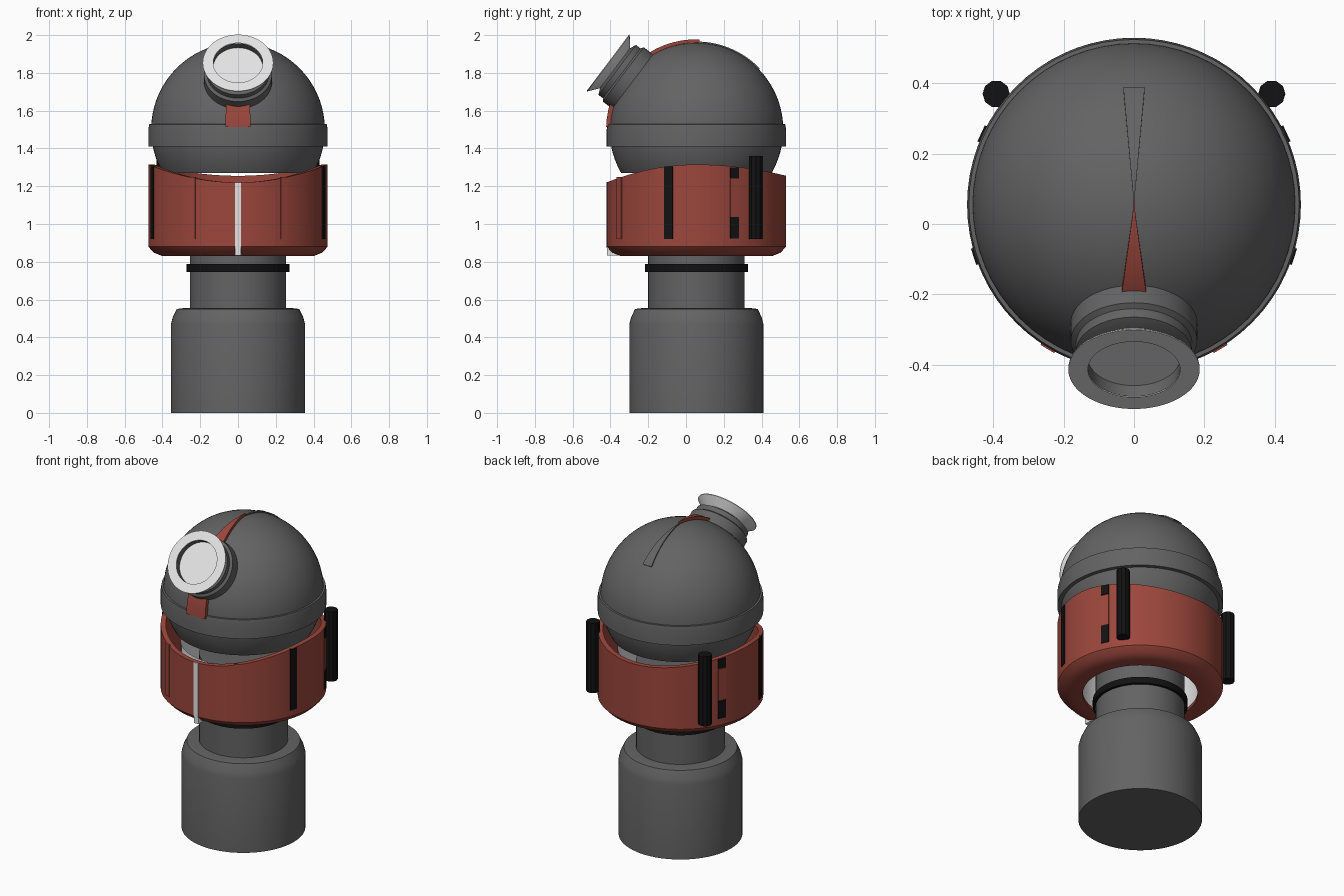
import bpy, bmesh, math
from mathutils import Matrix, Vector

if "Cube" in bpy.data.objects:
    bpy.data.objects.remove(bpy.data.objects["Cube"])

CY = 0.055                      # y of the main axis
HEAD = Vector((0, CY, 1.5))     # centre of the dome


def mat(name, rgb):
    m = bpy.data.materials.new(name)
    m.diffuse_color = (*rgb, 1)
    m.use_nodes = True
    m.node_tree.nodes["Principled BSDF"].inputs["Base Color"].default_value = m.diffuse_color
    return m


GREY = mat("dark grey", (0.125, 0.125, 0.125))
RED = mat("brick red", (0.33, 0.062, 0.045))
BLACK = mat("black", (0.006, 0.006, 0.006))
LIGHT = mat("light grey", (0.78, 0.78, 0.78))


def finish(name, bm, m, matrix=None, angle=30):
    bmesh.ops.remove_doubles(bm, verts=bm.verts, dist=1e-5)
    bmesh.ops.recalc_face_normals(bm, faces=bm.faces)
    me = bpy.data.meshes.new(name)
    bm.to_mesh(me)
    bm.free()
    ob = bpy.data.objects.new(name, me)
    bpy.context.collection.objects.link(ob)
    me.materials.append(m)
    if matrix is not None:
        ob.matrix_world = matrix
    if angle:
        bpy.ops.object.select_all(action='DESELECT')
        ob.select_set(True)
        bpy.context.view_layer.objects.active = ob
        bpy.ops.object.shade_smooth_by_angle(angle=math.radians(angle))
    return ob


def lathe(name, profile, m, matrix=None, steps=64, angle=30):
    """Spin (radius, height) points round the local z axis."""
    bm = bmesh.new()
    vs = [bm.verts.new((r, 0, z)) for r, z in profile]
    es = [bm.edges.new(p) for p in zip(vs, vs[1:])]
    bmesh.ops.spin(bm, geom=vs + es, cent=(0, 0, 0), axis=(0, 0, 1),
                   angle=2 * math.pi, steps=steps, use_duplicate=False)
    return finish(name, bm, m, matrix or Matrix.Translation((0, CY, 0)), angle)


def box(name, size, m, matrix):
    bm = bmesh.new()
    bmesh.ops.create_cube(bm, size=1, matrix=Matrix.Diagonal((*size, 1)))
    return finish(name, bm, m, matrix, 0)


def round_wall(deg, r, z):
    """Placement on the collar, deg measured from the front towards +x."""
    a = math.radians(deg)
    return (Matrix.Translation((r * math.sin(a), CY - r * math.cos(a), z))
            @ Matrix.Rotation(a, 4, 'Z'))


# Base, neck and neck ring
lathe("base", [(0, 0), (0.355, 0), (0.355, 0.47), (0.346, 0.505),
               (0.325, 0.55), (0.285, 0.555), (0, 0.555)], GREY)
lathe("neck", [(0, 0.54), (0.255, 0.54), (0.255, 1.1), (0, 1.1)], GREY)
lathe("neck_ring", [(0.25, 0.747), (0.272, 0.747), (0.272, 0.787),
                    (0.25, 0.787), (0.25, 0.747)], BLACK)


# Collar with a wavy top edge
def collar_top(a):
    c = math.cos(a)             # +1 at the front, -1 at the back
    return 1.315 - (0.095 if c > 0 else 0.06) * c * c


bm = bmesh.new()
N = 72
rings = []
for i in range(N):
    a = 2 * math.pi * i / N
    t = collar_top(a)
    section = [(0.33, 0.83), (0.40, 0.83), (0.445, 0.848), (0.475, 0.88),
               (0.475, t), (0.445, t), (0.445, 0.88), (0.33, 0.85)]
    rings.append([bm.verts.new((r * math.sin(a), CY - r * math.cos(a), z))
                  for r, z in section])
for i in range(N):
    p, q = rings[i], rings[(i + 1) % N]
    for j in range(8):
        k = (j + 1) % 8
        bm.faces.new((p[j], p[k], q[k], q[j]))
finish("collar", bm, RED)

# Light lining inside the collar and the seam at its front
lathe("collar_lining", [(0.36, 0.855), (0.36, 1.18)], LIGHT)
box("front_seam", (0.032, 0.012, 0.345), LIGHT, round_wall(0, 0.472, 1.0475))
box("front_seam_foot", (0.032, 0.07, 0.05), LIGHT, round_wall(0, 0.437, 0.858))

# Collar strips and rear posts, on both sides
for s, side in ((1, "right"), (-1, "left")):
    box("front_strip_" + side, (0.045, 0.012, 0.33), RED,
        round_wall(31 * s, 0.473, 1.085))
    box("side_strip_" + side, (0.048, 0.014, 0.385), BLACK,
        round_wall(72 * s, 0.473, 1.1125))
    box("rear_strip_" + side, (0.048, 0.012, 0.2), RED,
        round_wall(115 * s, 0.472, 1.135))
    for part, z, h in (("upper", 1.27, 0.06), ("lower", 0.98, 0.115)):
        box(part + "_rear_patch_" + side, (0.05, 0.014, h), BLACK,
            round_wall(115 * s, 0.473, z))
    lathe("post_" + side, [(0, 0.92), (0.039, 0.92), (0.039, 1.36), (0, 1.36)],
          BLACK, Matrix.Translation((0.392 * s, 0.37, 0)), 10, 0)

# Dome head cut flat below, with a belt
dome = [(0.0, 1.27)]
for i in range(25):
    a = math.radians(-30 + 5 * i)
    dome.append((0.46 * math.cos(a), 1.5 + 0.46 * math.sin(a)))
dome[-1] = (0, 1.96)
lathe("dome", dome, GREY)
lathe("dome_belt", [(0.44, 1.41), (0.475, 1.41), (0.475, 1.5), (0.47, 1.528),
                    (0.44, 1.53), (0.44, 1.41)], GREY, angle=12)


# Tapering crests that follow the dome
def crest(name, r, width, a0, a1, m, facing):
    bm = bmesh.new()
    rows = []
    for i in range(17):
        a = math.radians(a0 + (a1 - a0) * i / 16)
        w = max(width / 2 * math.cos(a), 0.001)
        rows.append([bm.verts.new((x, facing * q * math.cos(a), q * math.sin(a)))
                     for x, q in ((-w, 0.445), (-w, r), (w, r), (w, 0.445))])
    for p, q in zip(rows, rows[1:]):
        for j in range(4):
            k = (j + 1) % 4
            bm.faces.new((p[j], p[k], q[k], q[j]))
    bm.faces.new(rows[0])
    bm.faces.new(rows[-1])
    finish(name, bm, m, Matrix.Translation(HEAD))


crest("front_crest", 0.478, 0.132, 1.5, 92, RED, -1)
crest("rear_crest", 0.466, 0.085, 44, 88, GREY, 1)

# Eye: local z points forward and up from the dome centre
EYE = Matrix.Translation(HEAD) @ Matrix.Rotation(math.radians(53), 4, 'X')
lathe("eye_tube", [(0, 0.38), (0.18, 0.38), (0.18, 0.485), (0.165, 0.495),
                   (0.165, 0.525), (0.13, 0.54), (0, 0.54)], GREY, EYE)
lathe("eye_lens", [(0, 0.546), (0.132, 0.546), (0.132, 0.535)], LIGHT, EYE)
lathe("eye_inner_wall", [(0.131, 0.54), (0.131, 0.585)], GREY, EYE)
lathe("eye_rim", [(0.134, 0.54), (0.187, 0.583), (0.187, 0.587),
                  (0.131, 0.587)], LIGHT, EYE)
